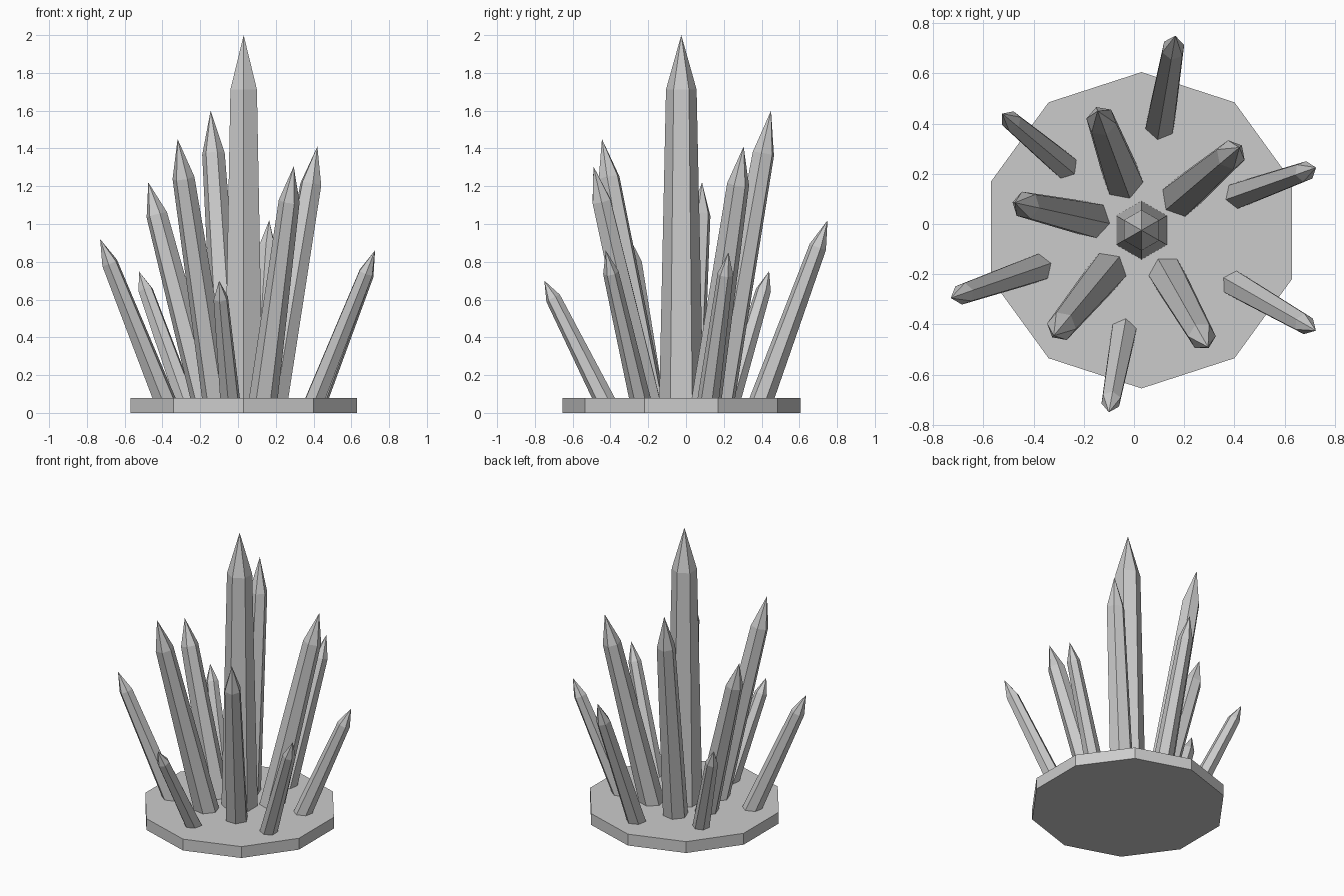
import bpy, bmesh, math
from mathutils import Vector

if "Cube" in bpy.data.objects:
    bpy.data.objects.remove(bpy.data.objects["Cube"])

grey = bpy.data.materials.new("crystal grey")
grey.diffuse_color = (0.6, 0.6, 0.6, 1)
grey.use_nodes = True
grey.node_tree.nodes["Principled BSDF"].inputs["Base Color"].default_value = grey.diffuse_color

CENTRE = Vector((0.03, -0.025, 0))
PLATE_TOP = 0.08


def make_object(name, bm):
    bmesh.ops.recalc_face_normals(bm, faces=bm.faces)
    mesh = bpy.data.meshes.new(name)
    bm.to_mesh(mesh)
    bm.free()
    mesh.materials.append(grey)
    obj = bpy.data.objects.new(name, mesh)
    bpy.context.collection.objects.link(obj)
    return obj


def ring(bm, centre, u, v, radius, sides):
    return [bm.verts.new(centre + radius * (math.cos(a) * u + math.sin(a) * v))
            for a in (2 * math.pi * i / sides for i in range(sides))]


def bridge(bm, low, high):
    n = len(low)
    for i in range(n):
        j = (i + 1) % n
        bm.faces.new((low[i], low[j], high[j], high[i]))


def crystal(name, foot, tip, radius, shoulder_radius, outward):
    """Tapered six-sided shaft with a pointed end, one edge facing outward."""
    axis = (tip - foot).normalized()
    v = axis.cross(outward).normalized()
    u = v.cross(axis)
    bm = bmesh.new()
    low = ring(bm, foot - axis * 0.04, u, v, radius, 6)
    high = ring(bm, foot.lerp(tip, 0.85), u, v, shoulder_radius, 6)
    bridge(bm, low, high)
    bm.faces.new(low[::-1])
    point = bm.verts.new(tip)
    for i in range(6):
        bm.faces.new((high[i], high[(i + 1) % 6], point))
    make_object(name, bm)


# Ten-sided base plate
X, Y = Vector((1, 0, 0)), Vector((0, 1, 0))
bm = bmesh.new()
bottom = ring(bm, CENTRE, Y, -X, 0.63, 10)
top = ring(bm, CENTRE + Vector((0, 0, PLATE_TOP)), Y, -X, 0.63, 10)
bridge(bm, bottom, top)
bm.faces.new(bottom[::-1])
bm.faces.new(top)
make_object("base_plate", bm)

# Upright centre crystal
crystal("centre_crystal", CENTRE + Vector((0, 0, PLATE_TOP)),
        CENTRE + Vector((0, 0, 2.0)), 0.117, 0.081, Y)

# Leaning crystals: angle, distance of foot from centre, tip, foot radius
inner = [(40, 0.21, (0.42, 0.305, 1.41), 0.081),
         (110, 0.22, (-0.145, 0.45, 1.60), 0.083),
         (168, 0.21, (-0.475, 0.085, 1.22), 0.078),
         (230, 0.22, (-0.32, -0.445, 1.45), 0.081),
         (300, 0.21, (0.295, -0.49, 1.305), 0.076)]
outer = [(20, 0.42, (0.725, 0.225, 0.85), 0.058),
         (80, 0.435, (0.165, 0.75, 1.02), 0.064),
         (140, 0.41, (-0.525, 0.44, 0.75), 0.056),
         (200, 0.45, (-0.73, -0.295, 0.92), 0.061),
         (260, 0.42, (-0.10, -0.75, 0.70), 0.056),
         (330, 0.44, (0.725, -0.425, 0.86), 0.057)]
for label, group in (("inner", inner), ("outer", outer)):
    for n, (deg, dist, tip, radius) in enumerate(group, 1):
        a = math.radians(deg)
        out = Vector((math.cos(a), math.sin(a), 0))
        foot = CENTRE + out * dist + Vector((0, 0, PLATE_TOP))
        crystal(f"{label}_crystal_{n}", foot, Vector(tip), radius, radius * 0.73, out)
